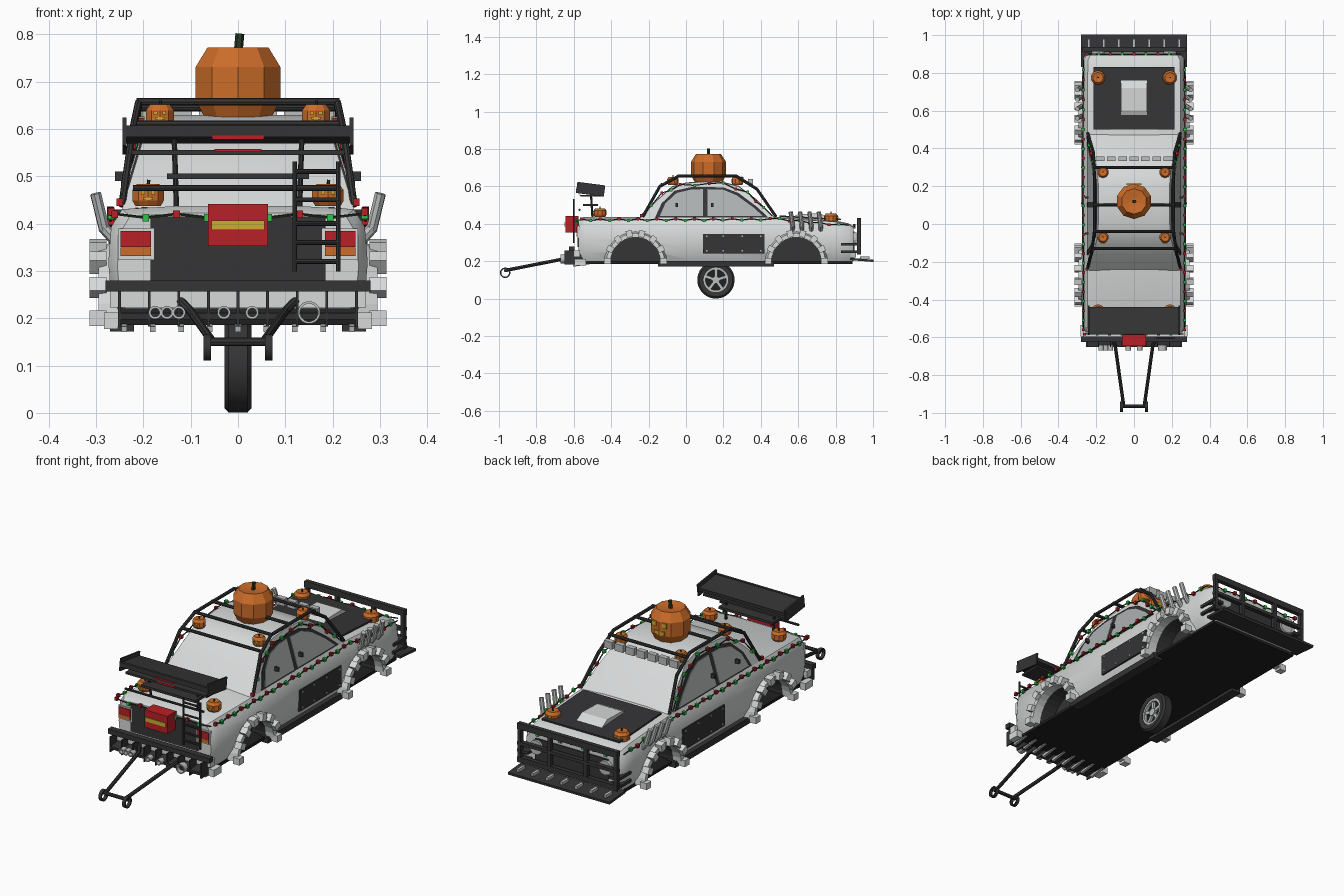
import bpy, bmesh, math
from mathutils import Vector, Matrix

if "Cube" in bpy.data.objects:
    bpy.data.objects.remove(bpy.data.objects["Cube"])


def material(name, *rgb):
    m = bpy.data.materials.new(name)
    m.use_nodes = True
    m.diffuse_color = (*rgb, 1)
    m.node_tree.nodes["Principled BSDF"].inputs["Base Color"].default_value = (*rgb, 1)
    return m


WHITE = material("pale paint", .68, .7, .7)
GLASS = material("grey glass", .42, .44, .44)
STEEL = material("grey steel", .5, .52, .52)
DARK = material("charcoal", .035, .035, .037)
BLACK = material("underside black", .014, .014, .015)
ORANGE = material("pumpkin orange", .6, .15, .022)
RED = material("red", .48, .015, .02)
GREEN = material("green", .03, .55, .07)
YELLOW = material("yellow", .6, .42, .03)
STEM = material("stem green", .02, .04, .018)
SIDES = (-1, 1)


def finish(name, bm, *mats, smooth=False):
    bmesh.ops.recalc_face_normals(bm, faces=bm.faces)
    me = bpy.data.meshes.new(name)
    bm.to_mesh(me)
    bm.free()
    for m in mats:
        me.materials.append(m)
    ob = bpy.data.objects.new(name, me)
    bpy.context.collection.objects.link(ob)
    if smooth:
        bpy.ops.object.select_all(action='DESELECT')
        ob.select_set(True)
        bpy.context.view_layer.objects.active = ob
        bpy.ops.object.shade_smooth_by_angle(angle=math.radians(35))
    return ob


def boxes(name, mat, *items):
    """Each item: centre, size and optional tilt about x."""
    bm = bmesh.new()
    for c, s, *tilt in items:
        rot = Matrix.Rotation(tilt[0] if tilt else 0, 4, 'X')
        bmesh.ops.create_cube(bm, size=1, matrix=Matrix.Translation(c) @ rot @ Matrix.Diagonal((*s, 1)))
    return finish(name, bm, mat)


def tubes(name, mat, r, *paths, sides=8):
    bm = bmesh.new()
    for path in paths:
        for a, b in zip(path, path[1:]):
            a, b = Vector(a), Vector(b)
            rot = (b - a).to_track_quat('Z', 'Y').to_matrix().to_4x4()
            bmesh.ops.create_cone(bm, cap_ends=True, segments=sides, radius1=r, radius2=r,
                                  depth=(b - a).length + r * .6,
                                  matrix=Matrix.Translation((a + b) / 2) @ rot)
    return finish(name, bm, mat, smooth=True)


def lathe(name, mat, profile, where, axis='Z', n=10, smooth=False):
    """Spins closed (radius, height) points around an axis."""
    bm = bmesh.new()
    rot = {'Z': Matrix(), 'X': Matrix.Rotation(math.pi / 2, 4, 'Y'), 'Y': Matrix.Rotation(math.pi / 2, 4, 'X')}[axis]
    m = Matrix.Translation(where) @ rot
    rings = [[bm.verts.new(m @ Vector((r * math.cos(t), r * math.sin(t), h)))
              for t in (2 * math.pi * (i + .5) / n for i in range(n))] for r, h in profile]
    for a, b in zip(rings, rings[1:] + rings[:1]):
        for i in range(n):
            j = (i + 1) % n
            bm.faces.new((a[i], a[j], b[j], b[i]))
    bmesh.ops.remove_doubles(bm, verts=bm.verts, dist=1e-5)
    return finish(name, bm, mat, smooth=smooth)


def ring(name, mat, where, r, w, thick, axis, n=16):
    return lathe(name, mat, [(r, -w), (r, w), (r - thick, w), (r - thick, -w)], where, axis, n, True)


def loft(bm, sections):
    rings = [[bm.verts.new(p) for p in s] for s in sections]
    n = len(rings[0])
    for a, b in zip(rings, rings[1:]):
        for i in range(n):
            bm.faces.new((a[i], a[(i + 1) % n], b[(i + 1) % n], b[i]))
    bm.faces.new(rings[0])
    bm.faces.new(rings[-1])


# Lower body, lofted along its length, with wheel wells cut out
half = [(.245, 0), (.268, .2), (.274, .5), (.268, .82), (.245, .98), (.12, 1.01)]
stations = [(-.575, .42, .93), (-.545, .435, 1), (.05, .435, 1), (.5, .435, 1), (.8, .415, 1),
            (.87, .4, .99), (.895, .385, .94)]
bm = bmesh.new()
loft(bm, [[(s * x * w, y, .2 + (top - .2) * t) for s, pts in ((1, half), (-1, half[::-1])) for x, t in pts]
          for y, top, w in stations])
body = finish("car_body", bm, WHITE, DARK, smooth=True)
for y in (-.27, .59):
    for s in SIDES:
        well = lathe("wheel_well_cutter", DARK, [(0, -.08), (.135, -.08), (.135, .08), (0, .08)],
                     (s * .25, y, .2), 'X', 28)
        well.hide_render = True
        well.hide_set(True)
        mod = body.modifiers.new("wheel well", 'BOOLEAN')
        mod.operation, mod.solver, mod.object = 'DIFFERENCE', 'EXACT', well
        mod.material_mode = 'TRANSFER'
boxes("underside", BLACK, ((0, .16, .193), (.5, 1.46, .014)))
boxes("sills", DARK, *[((s * .245, .16, .187), (.05, .62, .03)) for s in SIDES])
boxes("door_panels", DARK, *[((s * .273, .255, .293), (.009, .33, .105)) for s in SIDES])
boxes("panel_rivets", STEEL, *[((s * .279, y, z), (.004, .008, .008))
                               for s in SIDES for y in (.11, .2, .3, .4) for z in (.255, .333)])


# Cabin, narrowing toward the roof, with framed side windows
def cab_x(z):
    return .245 - (z - .43) * .3


def cab_plate(name, mat, outline, lo, hi):
    for s in SIDES:
        bm = bmesh.new()
        loft(bm, [[(s * (cab_x(z) + o), y, z) for y, z in outline] for o in (lo, hi)])
        finish(name, bm, mat)


roofline = [(-.245, .43), (-.16, .52), (-.075, .597), (0, .617), (.1, .625), (.2, .62), (.28, .6), (.38, .525), (.475, .43)]
bm = bmesh.new()
loft(bm, [[(f * cab_x(z), y, z + lift) for y, z in roofline] for f, lift in ((-1, 0), (-.8, .004), (.8, .004), (1, 0))])
finish("cabin", bm, WHITE, smooth=True)
cab_plate("window_frame", DARK, [(-.165, .435), (-.13, .51), (-.06, .577), (.03, .597), (.2, .595),
                                 (.28, .565), (.38, .49), (.44, .435)], -.002, .004)
cab_plate("rear_side_window", GLASS, [(-.14, .443), (-.11, .51), (-.05, .565), (.03, .584), (.09, .585), (.09, .443)], 0, .007)
cab_plate("front_side_window", GLASS, [(.115, .443), (.115, .585), (.2, .582), (.27, .553), (.36, .488), (.41, .443)], 0, .007)
boxes("door_handles", DARK, *[((s * .25, y, .5), (.02, .012, .02)) for s in SIDES for y in (-.05, .14)])

# Roof cage
cage = [(.245, -.23, .44), (.222, -.14, .6), (.21, -.04, .655), (.21, .27, .655), (.215, .38, .585), (.245, .48, .44)]
tubes("roof_cage", DARK, .008, *[[(s * x, y, z) for x, y, z in cage] for s in SIDES],
      *[[(-.212, y, z), (.212, y, z)] for y, z in ((-.13, .61), (-.04, .657), (.1, .657), (.3, .645))])
boxes("roof_lamps", STEEL, *[((-.18 + .06 * i, .345, .622), (.045, .025, .036)) for i in range(7)])


# Pumpkins: one large on the roof, small ones at the corners
def pumpkin(x, y, z, r, h, look):
    lathe("pumpkin", ORANGE, [(0, 0), (.8 * r, 0), (r, .25 * h), (r, .72 * h), (.72 * r, h), (.2 * r, .95 * h), (0, .95 * h)],
          (x, y, z))
    tubes("pumpkin_stem", STEM, r * .1, [(x, y, z + .9 * h), (x + r * .04, y, z + h * 1.18)], sides=6)
    front = y + look * r * .96
    boxes("pumpkin_face", YELLOW, *[((x + e * r * .3, front, z + h * .62), (r * .25, .006, h * .16)) for e in SIDES],
          ((x, front, z + h * .34), (r * .6, .006, h * .12)))


pumpkin(0, .12, .625, .094, .147, 1)
for s in SIDES:
    for y, z, r, h, look in ((-.07, .607, .031, .044, -1), (.275, .607, .031, .044, 1),
                             (.775, .405, .038, .05, 1), (-.46, .437, .035, .046, -1)):
        pumpkin(s * (.165 if z > .6 else .19), y, z, r, h, look)

# Hood panel, scoop and side exhaust stacks
boxes("hood_panel", DARK, ((0, .665, .432), (.43, .33, .008), -.055))
bm = bmesh.new()
loft(bm, [[(x, y, z) for y, z in ((.555, .43), (.6, .452), (.72, .455), (.77, .425))] for x in (-.07, .07)])
finish("hood_scoop", bm, WHITE)
tubes("exhaust_stacks", STEEL, .012, *[[(s * .265, y, .37), (s * .283, y, .39), (s * .3, y - .01, .46)]
                                       for s in SIDES for y in (.57, .62, .67, .72)])

# Wheel arch flares with raised blocks
for s in SIDES:
    for y in (-.27, .59):
        bm = bmesh.new()
        arc = [math.pi * i / 14 for i in range(15)]
        loft(bm, [[(s * x, y + r * math.cos(t), .195 + r * math.sin(t))
                   for x, r in ((.25, .133), (.295, .133), (.295, .155), (.25, .17))] for t in arc])
        for t in arc[::2]:
            m = Matrix.Translation((s * .296, y, .2)) @ Matrix.Rotation(t, 4, 'X') @ Matrix.Translation((0, .15, 0))
            bmesh.ops.create_cube(bm, size=1, matrix=m @ Matrix.Diagonal((.036, .036, .032, 1)))
        finish("arch_flare", bm, WHITE)

# Centre wheel under the car
wheel = (0, .16, .1)
lathe("tyre", DARK, [(.066, -.026), (.09, -.029), (.1, -.02), (.1, .02), (.09, .029), (.066, .026)], wheel, 'X', 28, True)
ring("wheel_rim", STEEL, wheel, .067, .024, .012, 'X', 28)
lathe("wheel_hub", STEEL, [(0, -.022), (.02, -.022), (.02, .022), (0, .022)], wheel, 'X', 12)
lathe("wheel_back", BLACK, [(0, -.008), (.06, -.008), (.06, .008), (0, .008)], wheel, 'X', 20)
boxes("wheel_spokes", STEEL, *[((0, .16 + .038 * math.cos(t), .1 + .038 * math.sin(t)), (.036, .05, .016), t)
                               for t in (2 * math.pi * i / 5 + .3 for i in range(5))])

# Rear face, tail lamps and bumper
boxes("rear_panel", DARK, ((0, -.574, .345), (.37, .012, .14)))
for s in SIDES:
    boxes("tail_lamp_frame", WHITE, ((s * .215, -.575, .357), (.076, .012, .066)))
    boxes("tail_lamp_red", RED, ((s * .216, -.582, .367), (.064, .008, .034)))
    boxes("tail_lamp_amber", ORANGE, ((s * .216, -.582, .34), (.064, .008, .018)))
boxes("rear_bumper", WHITE, ((0, -.583, .24), (.54, .035, .035)))
boxes("rear_bumper_frame", DARK, ((0, -.61, .268), (.56, .03, .024)), ((0, -.6, .21), (.5, .1, .014), .12),
      *[((-.25 + .0625 * i, -.605, .22), (.006, .09, .075)) for i in range(9)])
boxes("rear_spikes", STEEL, *[((-.24 + .06 * i, -.56, .183), (.012, .09, .012), .15) for i in range(9)])
boxes("rear_side_guards", WHITE, *[((s * .268, -.565, .195), (.03, .06, .035)) for s in SIDES])
for x in (-.175, -.15, -.125, -.03, .03, .15):
    ring("tail_pipe", STEEL, (x, -.655, .212), .024 if x > .1 else .014, .015, .005, 'Y')

# Red cargo box, ladder and spoiler
boxes("cargo_box", RED, ((0, -.61, .397), (.126, .07, .088)))
boxes("cargo_stripe", YELLOW, ((0, -.646, .396), (.112, .006, .02)))
tubes("ladder", DARK, .005, *[[(x, -.6, .3), (x, -.6, .53)] for x in (.12, .212)],
      *[[(.12, -.6, z), (.212, -.6, z)] for z in (.32, .36, .4, .45, .51)])
tubes("spoiler_struts", DARK, .006, *[[(s * .13, -.5, .43), (s * .135, -.51, .59)] for s in SIDES],
      [(-.22, -.57, .475), (.21, -.57, .475)])
boxes("spoiler", DARK, ((0, -.51, .587), (.48, .14, .018), -.13), ((0, -.51, .55), (.45, .11, .01)),
      ((0, -.51, .5), (.3, .08, .012)), ((0, -.578, .595), (.48, .012, .024)),
      *[((s * .24, -.51, .585), (.008, .15, .06), -.13) for s in SIDES])
boxes("spoiler_light", RED, ((0, -.583, .582), (.11, .008, .008)), ((0, -.567, .554), (.1, .006, .006)))

# Tow frame with end rings
tubes("tow_frame", DARK, .009, *[[(s * .12, -.6, .235), (s * .1, -.64, .215), (s * .055, -.96, .152)] for s in SIDES],
      [(-.065, -.965, .15), (.065, -.965, .15)])
for s in SIDES:
    ring("tow_ring", DARK, (s * .065, -.967, .138), .028, .008, .007, 'X')

# Nose: grille, lamps, push bar and toothed plough
boxes("grille", DARK, ((0, .895, .3), (.4, .012, .12)))
boxes("front_bumper", STEEL, ((0, .895, .235), (.52, .03, .03)))
for s in SIDES:
    lathe("headlamp", STEEL, [(0, -.012), (.035, -.012), (.035, .012), (0, .012)], (s * .19, .9, .32), 'Y', 16)
boxes("push_bar", DARK, *[((0, .925, z), (.55, .022, h)) for z, h in ((.415, .03), (.33, .016), (.25, .024))],
      *[((x, .925, .325), (.018, .02, .18)) for x in (-.265, -.1, .1, .265)],
      *[((s * .25, .88, z), (.06, .1, .014)) for s in SIDES for z in (.25, .29)])
boxes("plough", DARK, ((0, .94, .207), (.56, .125, .012), -.08))
boxes("plough_teeth", STEEL, *[((-.24 + .08 * i, .955, .219), (.014, .05, .014)) for i in range(7)])


# Strings of coloured bulbs along the waist, ends and pillars
def light_string(points, step=.05):
    pts = [Vector(p) for p in points]
    spots = []
    for a, b in zip(pts, pts[1:]):
        n = max(1, round((b - a).length / step))
        spots += [a.lerp(b, i / n) - Vector((0, 0, .008 * (i % 2))) for i in range(n)]
    tubes("light_wire", STEM, .003, spots + [pts[-1]], sides=5)
    for k, m in enumerate((RED, GREEN)):
        boxes("light_bulbs", m, *[(p, (.014, .014, .016)) for p in spots[k::2]])


for s in SIDES:
    light_string([(s * .268, -.56, .425), (s * .27, .5, .428), (s * .268, .87, .393)])
    light_string([(s * .25, -.24, .445), (s * .222, -.13, .565), (s * .21, -.03, .61), (s * .205, .2, .618),
                  (s * .22, .33, .57), (s * .25, .46, .445)], .07)
light_string([(-.26, -.583, .42), (.26, -.583, .42)], .065)
light_string([(-.25, .9, .39), (.25, .9, .39)], .06)
